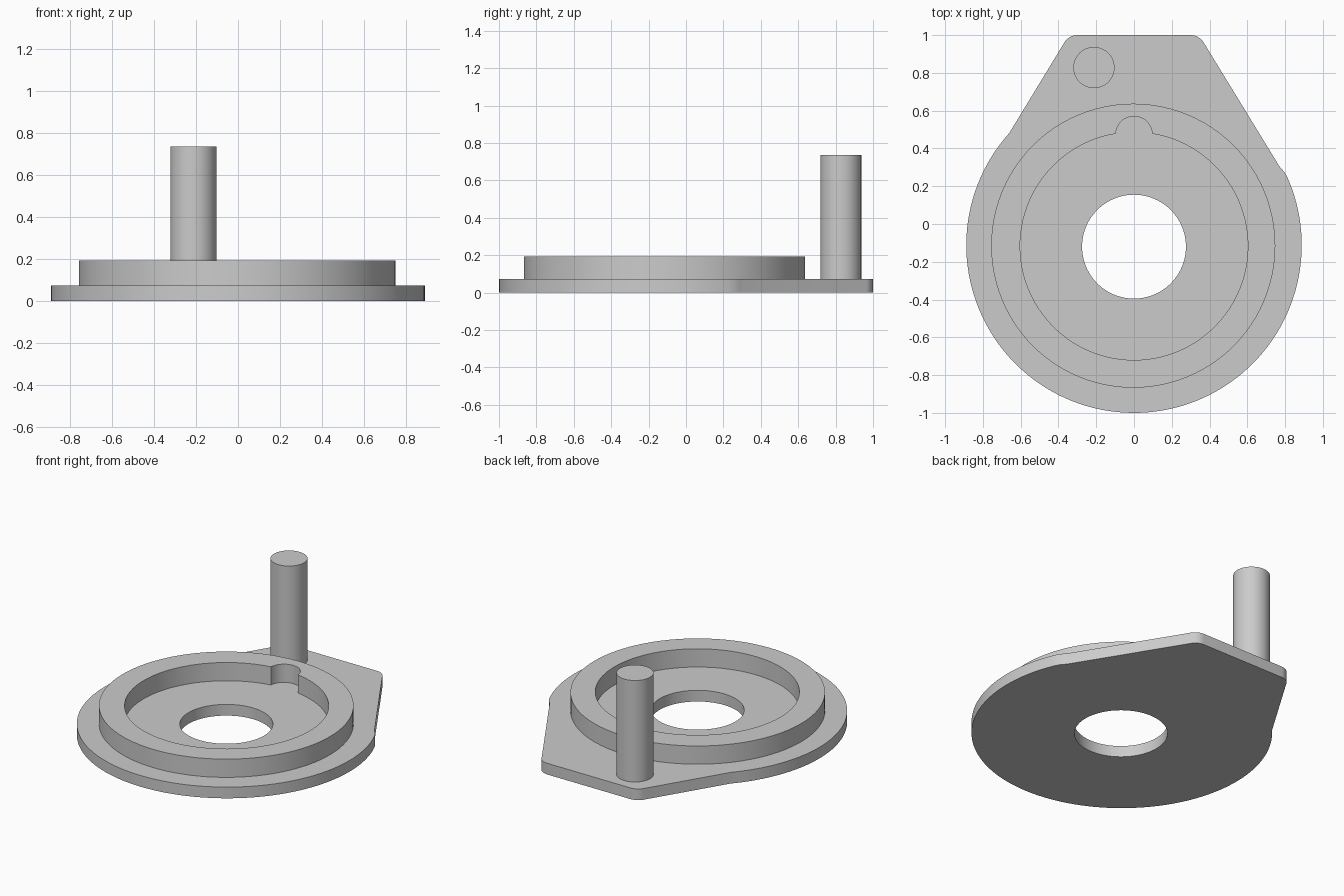
import bpy, bmesh
from math import sin, cos, radians

cube = bpy.data.objects.get("Cube")
if cube:
    bpy.data.objects.remove(cube)

grey = bpy.data.materials.new("plain grey")
grey.use_nodes = True
grey.diffuse_color = (0.6, 0.6, 0.6, 1)
grey.node_tree.nodes["Principled BSDF"].inputs["Base Color"].default_value = grey.diffuse_color


def arc(cx, cy, r, start=0, end=360, steps=96):
    """Points on an arc; a full circle leaves out the repeated last point."""
    count = steps if end - start == 360 else steps + 1
    angles = [radians(start + (end - start) * i / steps) for i in range(count)]
    return [(cx + r * cos(a), cy + r * sin(a)) for a in angles]


def prism(name, loops, bottom, top):
    """Extrude a flat outline, with any further loops as holes."""
    curve = bpy.data.curves.new(name, "CURVE")
    curve.dimensions = "2D"
    curve.fill_mode = "BOTH"
    curve.extrude = (top - bottom) / 2
    for loop in loops:
        spline = curve.splines.new("POLY")
        spline.points.add(len(loop) - 1)
        for point, (x, y) in zip(spline.points, loop):
            point.co = (x, y, 0, 1)
        spline.use_cyclic_u = True
    helper = bpy.data.objects.new(name + " outline", curve)
    bpy.context.collection.objects.link(helper)
    graph = bpy.context.evaluated_depsgraph_get()
    mesh = bpy.data.meshes.new_from_object(helper.evaluated_get(graph))
    bpy.data.objects.remove(helper)

    bm = bmesh.new()
    bm.from_mesh(mesh)
    bmesh.ops.remove_doubles(bm, verts=bm.verts, dist=0.0001)
    bmesh.ops.translate(bm, verts=bm.verts, vec=(0, 0, (top + bottom) / 2))
    bmesh.ops.recalc_face_normals(bm, faces=bm.faces)
    for face in bm.faces:
        face.smooth = True
        face.material_index = 0
    bm.to_mesh(mesh)
    bm.free()
    mesh.set_sharp_from_angle(angle=radians(30))
    mesh.materials.clear()
    mesh.materials.append(grey)
    mesh.name = name
    obj = bpy.data.objects.new(name, mesh)
    bpy.context.collection.objects.link(obj)
    return obj


# Round base plate with a tapered rear tab and a centre hole
outline = arc(0, -0.112, 0.888, 138, 385)
outline += [(0.785, 0.288), (0.77, 0.305)]
outline += arc(0.3, 0.92, 0.08, 32, 90, 8)
outline += arc(-0.3, 0.92, 0.08, 90, 148, 8)
prism("base_plate", [outline, arc(0, -0.12, 0.275)], 0, 0.073)

# Raised ring with a rounded notch at the back of its inner wall
inner = arc(0, -0.117, 0.603, 99.3, 440.7)
inner += arc(0, 0.473, 0.097, 4, 176, 24)
prism("raised_ring", [arc(-0.004, -0.115, 0.752), inner], 0.06, 0.192)

# Upright post on the tab
prism("post", [arc(-0.212, 0.828, 0.109, steps=64)], 0.06, 0.735)
